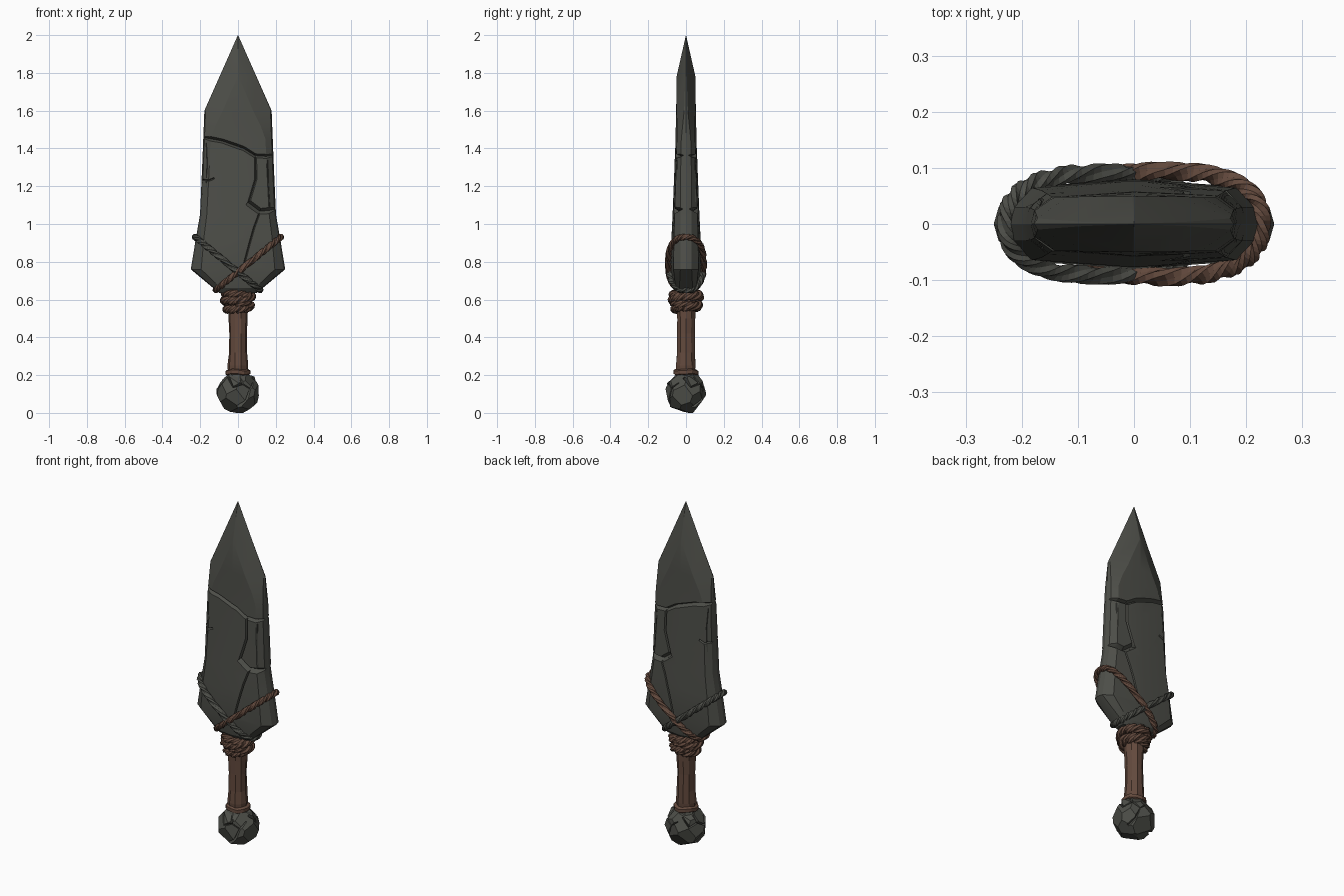
import bpy, bmesh, math, random
from mathutils import Vector, Matrix

if "Cube" in bpy.data.objects:
    bpy.data.objects.remove(bpy.data.objects["Cube"])

random.seed(4)
V = Vector


def material(name, rgb):
    m = bpy.data.materials.new(name)
    m.diffuse_color = (*rgb, 1)
    m.use_nodes = True
    m.node_tree.nodes["Principled BSDF"].inputs["Base Color"].default_value = m.diffuse_color
    return m


STONE = material("dark stone", (0.075, 0.077, 0.066))
LEATHER = material("brown leather", (0.125, 0.068, 0.047))


def finish(bm, name, mat=None):
    bmesh.ops.recalc_face_normals(bm, faces=bm.faces)
    me = bpy.data.meshes.new(name)
    bm.to_mesh(me)
    bm.free()
    ob = bpy.data.objects.new(name, me)
    bpy.context.collection.objects.link(ob)
    if mat:
        me.materials.append(mat)
    return ob


def loft(bm, rings, closed=False):
    """Bridge lists of points; cap the ends unless closed."""
    vs = [[bm.verts.new(p) for p in r] for r in rings]
    n = len(vs[0])
    pairs = list(zip(vs, vs[1:])) + ([(vs[-1], vs[0])] if closed else [])
    for a, b in pairs:
        for i in range(n):
            j = (i + 1) % n
            bm.faces.new((a[i], a[j], b[j], b[i]))
    if not closed:
        bm.faces.new(vs[0])
        bm.faces.new(vs[-1])


def groove(target, pts, width, depth):
    """Cut a V-shaped crack along (point, outward normal) pairs."""
    rings = []
    for i, (p, n) in enumerate(pts):
        t = (pts[min(i + 1, len(pts) - 1)][0] - pts[max(i - 1, 0)][0]).normalized()
        s = t.cross(n).normalized() * width
        top = p + n * 0.03
        rings.append([p - n * depth, top + s, top - s])
    bm = bmesh.new()
    loft(bm, rings)
    bmesh.ops.triangulate(bm, faces=bm.faces)
    cut = finish(bm, "crack_cutter")
    cut.hide_render = True
    mod = target.modifiers.new("crack", 'BOOLEAN')
    mod.operation, mod.solver, mod.object = 'DIFFERENCE', 'EXACT', cut
    bpy.context.view_layer.objects.active = target
    bpy.ops.object.modifier_apply(modifier=mod.name)
    bpy.data.objects.remove(cut)


def smooth(ob, deg):
    bpy.ops.object.select_all(action='DESELECT')
    ob.select_set(True)
    bpy.context.view_layer.objects.active = ob
    bpy.ops.object.shade_smooth_by_angle(angle=math.radians(deg))


# Blade: z, edge x, edge half thickness, bevel x, bevel y, centre y
BLADE = [(0.635, .10, .030, .060, .040, .050), (0.66, .130, .035, .090, .055, .068),
         (0.76, .25, .030, .195, .066, .080), (0.93, .222, .030, .180, .064, .077),
         (1.05, .201, .030, .165, .060, .071), (1.30, .190, .028, .152, .052, .061),
         (1.45, .184, .025, .145, .048, .056), (1.52, .181, .018, .120, .048, .054),
         (1.60, .178, .010, .080, .049, .052), (1.78, .098, .004, .004, .049, .050)]


def section(z):
    for a, b in zip(BLADE, BLADE[1:]):
        if z <= b[0]:
            t = (z - a[0]) / (b[0] - a[0])
            return [p + (q - p) * t for p, q in zip(a, b)]
    return BLADE[-1]


def surface_y(x, z):
    _, E, e, B, d, c = section(z)
    x = abs(x)
    if x < B:
        return c + (d - c) * x / B
    return d + (e - d) * min(1, (x - B) / (E - B))


bm = bmesh.new()
rings = []
for z, E, e, B, d, c in BLADE:
    h = [(0, -c), (B, -d), (E * .965, -e), (E, 0), (E * .965, e), (B, d)]
    rings.append([V((x, y, z)) for x, y in h] + [V((-x, -y, z)) for x, y in h])
rings.append([V((p.x * .005, p.y * .005, 2.0)) for p in rings[-1]])
loft(bm, rings)
blade = finish(bm, "stone_blade", STONE)

# Cracks: path of (x, z), width, depth; cut on both faces
CRACKS = [
    ([(-.21, 1.462), (-.15, 1.452), (-.085, 1.44), (.03, 1.40), (.09, 1.362), (.15, 1.358), (.21, 1.368)], .024, .025),
    ([(.092, 1.37), (.095, 1.24), (.055, 1.105), (.075, 1.085)], .018, .016),
    ([(.052, 1.115), (.115, 1.068), (.165, 1.072), (.23, 1.088)], .034, .028),
    ([(.118, 1.07), (.085, .98), (.062, .90), (.03, .78)], .014, .014),
    ([(-.19, 1.235), (-.155, 1.23), (-.125, 1.243)], .016, .014),
    ([(-.168, 1.43), (-.163, 1.32), (-.17, 1.18)], .010, .007),
    ([(.158, 1.34), (.16, 1.22), (.168, 1.09)], .010, .007),
]
for side in (-1, 1):
    for path, w, depth in CRACKS:
        groove(blade, [(V((x, side * surface_y(x, z), z)), V((0, side, 0))) for x, z in path], w, depth)
smooth(blade, 18)

# Handle: slightly uneven ten-sided grip
bm = bmesh.new()
loft(bm, [[V((r * math.cos(a), r * math.sin(a), z)) for a in
           [math.tau * i / 10 for i in range(10)]]
          for z, r in [(.19, .05), (.25, .054), (.32, .049), (.42, .047), (.5, .051), (.64, .055)]])
for v in bm.verts:
    v.co.xy *= random.uniform(.95, 1.05)
finish(bm, "handle_grip", LEATHER)

# Collar at the foot of the grip
bm = bmesh.new()
loft(bm, [[V((r * math.cos(math.tau * i / 12), r * math.sin(math.tau * i / 12),
              z + .004 * math.sin(i * 1.7))) for i in range(12)]
          for z, r in [(.2, .055), (.206, .066), (.225, .066), (.232, .052)]])
finish(bm, "grip_collar", LEATHER)


def rope(name, mat, centre, u, v, a, b, r, twists, power=1.0, steps=72):
    """Closed three-strand rope on a superellipse spanned by u and v."""
    u, v = V(u).normalized(), V(v).normalized()
    w = u.cross(v)

    def at(t):
        f = lambda q: math.copysign(abs(q) ** power, q)
        return V(centre) + u * a * f(math.cos(t)) + v * b * f(math.sin(t))
    rings = []
    for k in range(steps):
        t = math.tau * (k + .5) / steps
        tan = (at(t + .02) - at(t - .02)).normalized()
        n = tan.cross(w)
        ring = []
        for i in range(9):
            ang = math.tau * (i / 9 + twists * k / steps / 3)
            rad = r * (.72 if i % 3 == 0 else 1.05)
            ring.append(at(t) + (n * math.cos(ang) + w * math.sin(ang)) * rad)
        rings.append(ring)
    bm = bmesh.new()
    # match the last ring to the first after a whole number of strand steps
    shift = (3 * twists) % 9
    last = [rings[0][(i + shift) % 9] for i in range(9)]
    loft(bm, rings + [last])
    caps = [f for f in bm.faces if len(f.verts) == 9]
    bmesh.ops.delete(bm, geom=caps, context='FACES_ONLY')
    bmesh.ops.remove_doubles(bm, verts=bm.verts, dist=1e-5)
    return finish(bm, name, mat)


# Crossed bindings round the blade foot
for name, mat, s, b in (("brown_binding", LEATHER, 1, .094), ("stone_binding", STONE, -1, .091)):
    rope(name, mat, (.055 * s, 0, .791), (.172 * s, 0, .14), (0, 1, 0), .222, b, .0165, 18, .8, 108)

# Wrapped cord at the top of the grip
for i, (z, R, tx, ty) in enumerate([(.555, .060, .08, .10), (.58, .068, -.10, -.16),
                                    (.606, .074, .10, .14), (.626, .069, 0, -.10)]):
    rope(f"grip_wrap_{i + 1}", LEATHER, (0, 0, z), (1, 0, ty), (0, 1, tx), R, R, .0225, 9, 1, 48)

# Pommel: faceted stone ball cut by evenly spread planes
bm = bmesh.new()
bmesh.ops.create_cube(bm, size=.26)
N = 24
dirs = [V((0, 0, -1)), V((0, 0, 1))]
for i in range(N):
    z = 1 - (2 * i + 1) / N
    q = math.sqrt(1 - z * z)
    dirs.append(V((q * math.cos(i * 2.39996), q * math.sin(i * 2.39996), z)))
for k, d in enumerate(dirs):
    dist = .11 if k == 0 else random.uniform(.098, .105)
    cut = bmesh.ops.bisect_plane(bm, geom=bm.verts[:] + bm.edges[:] + bm.faces[:],
                                 plane_co=d * dist, plane_no=d, clear_outer=True)
    edges = [e for e in cut["geom_cut"] if isinstance(e, bmesh.types.BMEdge)]
    if edges:
        bmesh.ops.contextual_create(bm, geom=edges)
bmesh.ops.transform(bm, matrix=Matrix.Translation((0, 0, .11)) @ Matrix.Diagonal((1.03, .95, 1, 1)), verts=bm.verts)
pommel = finish(bm, "stone_pommel", STONE)

# Pommel cracks: (azimuth, elevation) paths repeated round the ball
for turn in (0, 120, 240):
    for path in ([(-130, 45), (-105, 15), (-75, 25), (-50, 10), (-25, 30)],
                 [(-75, 25), (-85, 55), (-70, 70)], [(-50, 10), (-65, -25), (-95, -45)]):
        pts = []
        for az, el in path:
            a, e = math.radians(az + turn), math.radians(el)
            n = V((math.cos(a) * math.cos(e), math.sin(a) * math.cos(e), math.sin(e)))
            pts.append((V((0, 0, .11)) + n * .103, n))
        groove(pommel, pts, .014, .012)

# Stone neck between pommel and collar
bm = bmesh.new()
loft(bm, [[V((r * math.cos(math.tau * i / 9), r * math.sin(math.tau * i / 9), z)) for i in range(9)]
          for z, r in [(.17, .075), (.195, .062), (.208, .056)]])
finish(bm, "pommel_neck", STONE)
